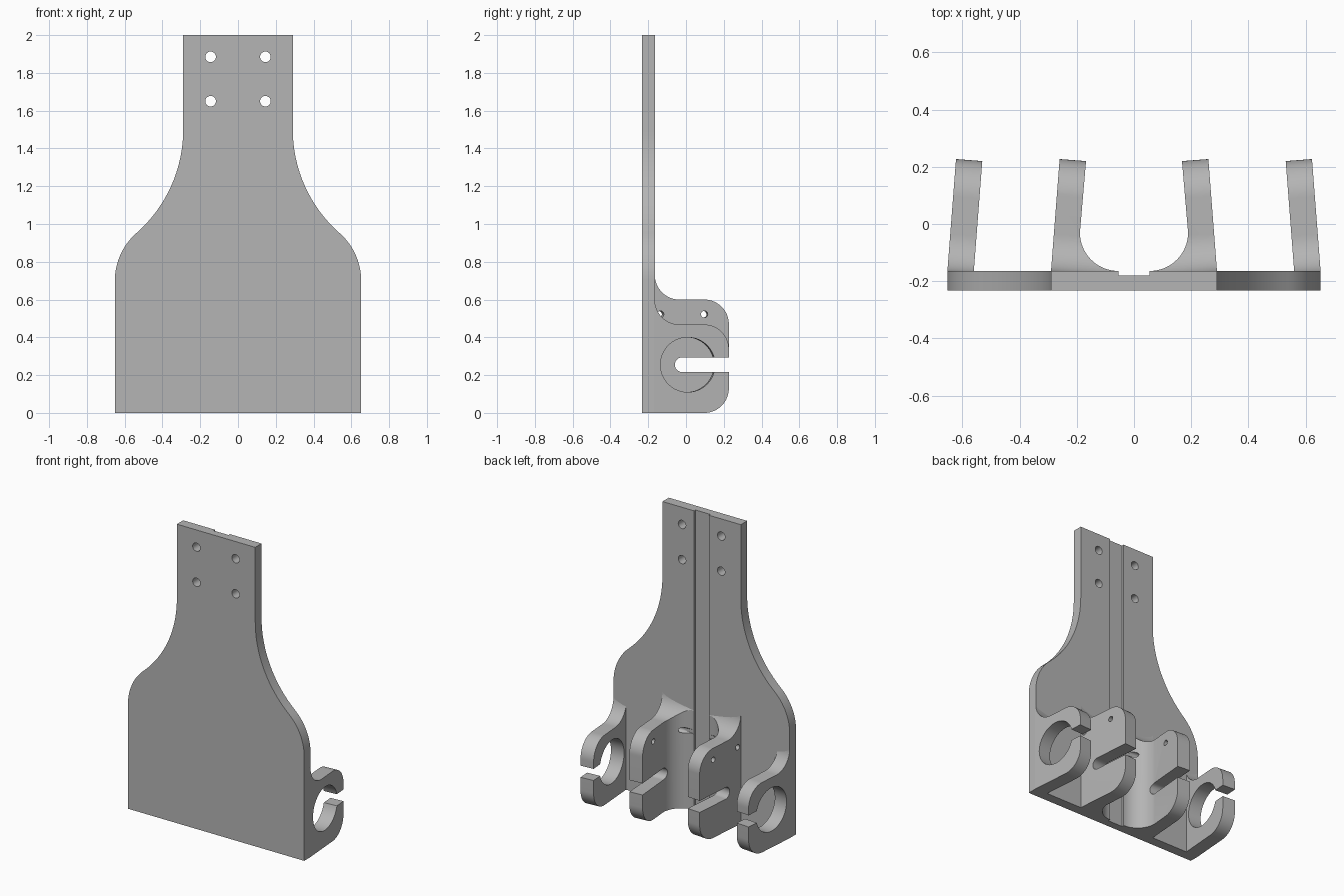
import bpy, bmesh
from math import cos, sin, radians, pi
from mathutils import Matrix, Vector

cube = bpy.data.objects.get("Cube")
if cube:
    bpy.data.objects.remove(cube, do_unlink=True)

grey = bpy.data.materials.new("matte grey")
grey.use_nodes = True
grey.diffuse_color = (0.46, 0.46, 0.46, 1)
grey.node_tree.nodes["Principled BSDF"].inputs["Base Color"].default_value = grey.diffuse_color

BACK = -0.165        # rear face of the plate
FRONT = -0.232
TILT = radians(4.4)  # brackets lean towards the middle
SLOT_Z, SLOT_R = 0.255, 0.039


def arc(cx, cy, r, a0, a1, n=16):
    """Points on an arc, angles in degrees."""
    angles = [radians(a0 + (a1 - a0) * i / n) for i in range(n + 1)]
    return [(cx + r * cos(a), cy + r * sin(a)) for a in angles]


def prism(name, pts, axis, lo, hi):
    """Extrude a flat outline along one axis."""
    place = {"x": lambda u, v, t: (t, u, v),
             "y": lambda u, v, t: (u, t, v),
             "z": lambda u, v, t: (u, v, t)}[axis]
    bm = bmesh.new()
    ends = [[bm.verts.new(place(u, v, t)) for u, v in pts] for t in (lo, hi)]
    bm.faces.new(ends[0])
    bm.faces.new(ends[1][::-1])
    n = len(pts)
    for i in range(n):
        j = (i + 1) % n
        bm.faces.new((ends[0][i], ends[0][j], ends[1][j], ends[1][i]))
    bmesh.ops.recalc_face_normals(bm, faces=bm.faces)
    mesh = bpy.data.meshes.new(name)
    bm.to_mesh(mesh)
    bm.free()
    mesh.materials.append(grey)
    obj = bpy.data.objects.new(name, mesh)
    bpy.context.collection.objects.link(obj)
    return obj


def bake(obj):
    """Apply the modifiers of an object."""
    bpy.context.view_layer.update()
    graph = bpy.context.evaluated_depsgraph_get()
    mesh = bpy.data.meshes.new_from_object(obj.evaluated_get(graph))
    obj.modifiers.clear()
    obj.data = mesh


def boolean(obj, operation, cutters):
    for cutter in cutters:
        cutter.hide_render = True
        mod = obj.modifiers.new("cut", "BOOLEAN")
        mod.operation = operation
        mod.solver = "EXACT"
        mod.object = cutter
        bake(obj)
        bpy.data.objects.remove(cutter, do_unlink=True)


def hole(u, v, r, axis, n=32):
    return prism("hole_cutter", arc(u, v, r, 0, 360 - 360 / n, n - 1), axis, -1, 1)


def lean(obj, pivot_x):
    pivot = Vector((pivot_x, BACK, 0))
    obj.data.transform(Matrix.Translation(pivot) @ Matrix.Rotation(TILT, 4, "Z")
                       @ Matrix.Translation(-pivot))


def finish(obj, mirrored):
    if mirrored:
        mod = obj.modifiers.new("mirror", "MIRROR")
        mod.use_mirror_merge = False
        bake(obj)
    bpy.ops.object.select_all(action="DESELECT")
    obj.select_set(True)
    bpy.context.view_layer.objects.active = obj
    bpy.ops.object.shade_smooth_by_angle(angle=radians(25))


def bracket_side(top, root):
    """Side outline: fillet from the plate, flat top, rounded free corners."""
    r, tip = 0.13, 0.228
    return ([(root, 0), (root, top + r)]
            + arc(BACK + r, top + r, r, 180, 270)
            + arc(tip - r, top - r, r, 90, 0)
            + arc(tip - r, r, r, 0, -90))


# Back plate: wide foot, S-curved shoulders, narrow neck
bend = 48.5
half = ([(0.652, 0)]
        + arc(0.317, 0.70, 0.335, 0, bend)
        + arc(1.02, 1.50, 0.73, 180 + bend, 180)[1:]
        + [(0.29, 2)])
plate = prism("back_plate", half + [(-x, z) for x, z in reversed(half)], "y", FRONT, BACK)
groove = prism("groove_cutter", [(-0.055, -0.18), (0.055, -0.18), (0.055, 0), (-0.055, 0)],
               "z", -1, 3)
screws = [hole(x, z, 0.028, "y") for x in (-0.145, 0.145) for z in (1.65, 1.885)]
boolean(plate, "DIFFERENCE", [groove] + screws)
finish(plate, False)

# Outer brackets: round opening with a slot to the free edge
outer = prism("outer_bracket", bracket_side(0.468, -0.17), "x", 0.56, 0.652)
opening = (arc(0.01, SLOT_Z, 0.145, 15.6, 344.4, 48)
           + [(0.4, SLOT_Z - SLOT_R), (0.4, SLOT_Z + SLOT_R)])
boolean(outer, "DIFFERENCE", [prism("opening_cutter", opening, "x", -1, 1)])
lean(outer, 0.652)
finish(outer, True)

# Inner brackets: taller, slotted, with a wide fillet towards the groove
inner = prism("inner_bracket", bracket_side(0.6, -0.19), "x", 0.03, 0.33)
slot = (arc(-0.02, SLOT_Z, SLOT_R, 90, 270)
        + [(0.4, SLOT_Z - SLOT_R), (0.4, SLOT_Z + SLOT_R)])
boolean(inner, "DIFFERENCE", [prism("slot_cutter", slot, "x", -1, 1),
                              hole(0.098, 0.522, 0.018, "x"),
                              hole(-0.135, 0.522, 0.018, "x")])
lean(inner, 0.29)
plan = ([(0.29, -0.174), (0.29, BACK), (0.258, 0.25), (0.165, 0.25)]
        + arc(0.055, -0.03, 0.134, 0, -90, 24) + [(0.055, -0.174)])
boolean(inner, "INTERSECT", [prism("plan_cutter", plan, "z", -1, 1)])
finish(inner, True)
